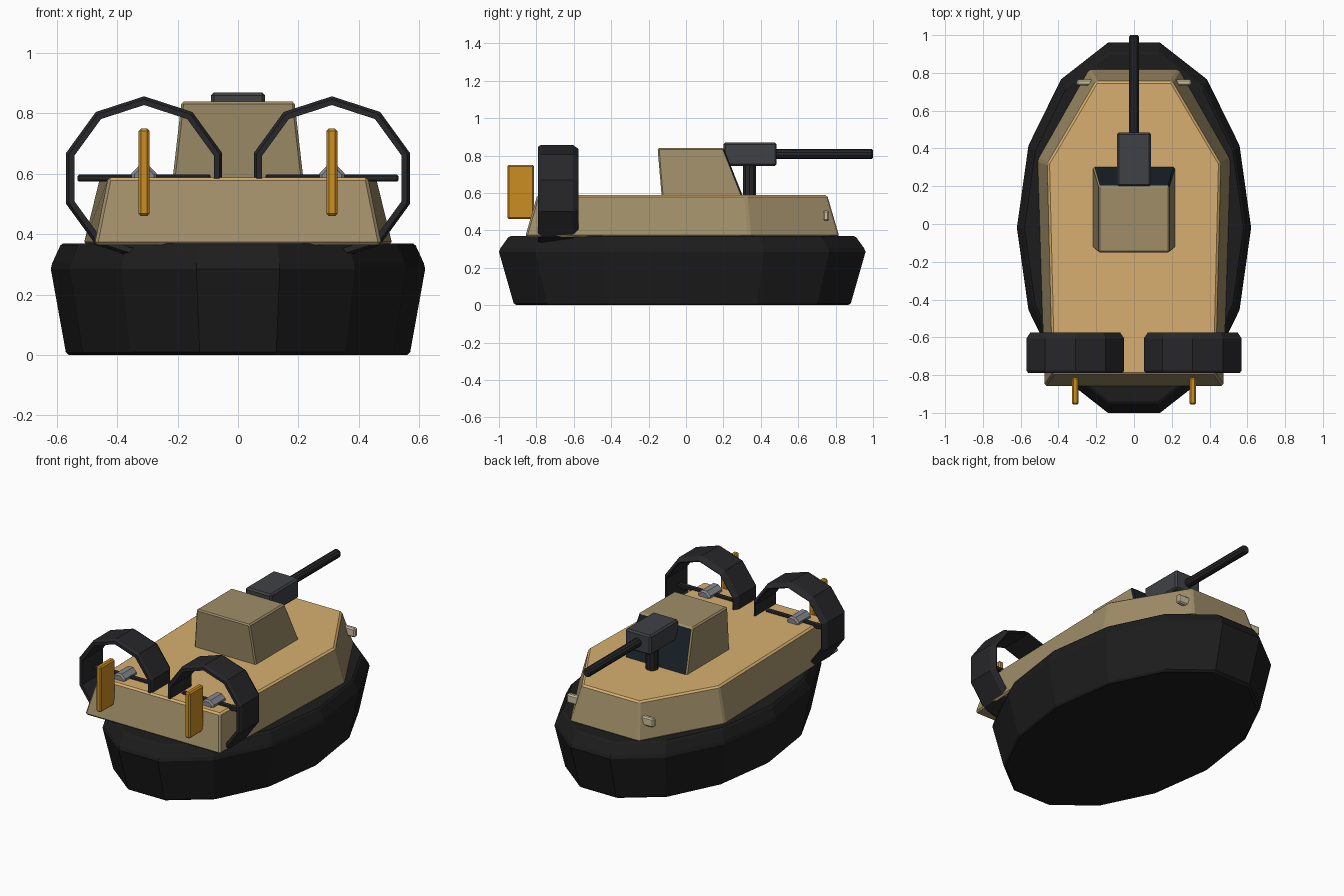
import bpy, bmesh
from math import sin, cos, pi

if "Cube" in bpy.data.objects:
    bpy.data.objects.remove(bpy.data.objects["Cube"])


def material(name, r, g, b):
    m = bpy.data.materials.new(name)
    m.diffuse_color = (r, g, b, 1)
    m.use_nodes = True
    m.node_tree.nodes["Principled BSDF"].inputs["Base Color"].default_value = m.diffuse_color
    return m


RUBBER = material("rubber", 0.012, 0.012, 0.012)
DUCT = material("duct_black", 0.02, 0.02, 0.023)
KHAKI = material("khaki", 0.35, 0.27, 0.14)
SAND = material("sand", 0.68, 0.43, 0.16)
LAMP = material("lamp", 0.60, 0.52, 0.33)
GLASS = material("dark_glass", 0.01, 0.016, 0.022)
GUNMETAL = material("gunmetal", 0.05, 0.053, 0.06)
ORANGE = material("orange", 0.60, 0.27, 0.015)
STEEL = material("steel", 0.24, 0.25, 0.27)


def loft(name, rings, mats, bevel=0, loop=False):
    """Skin a stack of equal rings; capped, or joined end to start."""
    bm = bmesh.new()
    vs = [[bm.verts.new(p) for p in ring] for ring in rings]
    n = len(vs[0])
    pairs = list(zip(vs, vs[1:])) + ([(vs[-1], vs[0])] if loop else [])
    for a, b in pairs:
        for i in range(n):
            j = (i + 1) % n
            bm.faces.new((a[i], a[j], b[j], b[i]))
    if not loop:
        bm.faces.new(vs[0][::-1])
        bm.faces.new(vs[-1])
    bmesh.ops.recalc_face_normals(bm, faces=bm.faces)
    me = bpy.data.meshes.new(name)
    bm.to_mesh(me)
    bm.free()
    for m in mats:
        me.materials.append(m)
    ob = bpy.data.objects.new(name, me)
    bpy.context.collection.objects.link(ob)
    if bevel:
        mod = ob.modifiers.new("bevel", "BEVEL")
        mod.width, mod.segments = bevel, 1
        mod.limit_method, mod.angle_limit = "ANGLE", 0.5
    return ob


def box(name, x, y, z, mat, bevel=0.008):
    """Box from (min, max) pairs."""
    ring = [(x[0], y[0]), (x[1], y[0]), (x[1], y[1]), (x[0], y[1])]
    return loft(name, [[(a, b, h) for a, b in ring] for h in z], [mat], bevel)


def y_ring(cx, cz, r, y, n, turn=0.0):
    """Regular polygon facing along y, first corner at the top."""
    return [(cx + r * sin(2 * pi * i / n + turn), y,
             cz + r * cos(2 * pi * i / n + turn)) for i in range(n)]


def y_lathe(name, cx, cz, profile, n, mat, turn=0.0, loop=False):
    return loft(name, [y_ring(cx, cz, r, y, n, turn) for r, y in profile],
                [mat], loop=loop)


def mirrored(half):
    return half + [(-x, y) for x, y in reversed(half)]


# Inflatable skirt: 14-sided ellipse
skirt = [(0.905, 0.0), (0.92, 0.01), (1.0, 0.285), (0.992, 0.305), (0.95, 0.362), (0.935, 0.37)]
loft("skirt", [[(0.62 * s * sin((i + 0.5) * pi / 7),
                 -0.02 + 1.005 * s * cos((i + 0.5) * pi / 7), z)
                for i in range(14)] for s, z in skirt], [RUBBER])

# Hull with sand-coloured deck
low = mirrored([(0.475, -0.86), (0.512, 0.34), (0.24, 0.82)])
top = mirrored([(0.43, -0.795), (0.457, 0.32), (0.2, 0.755)])
hull = loft("hull", [[(x, y, 0.365) for x, y in low],
                     [(x, y, 0.588) for x, y in top]], [KHAKI, SAND], 0.01)
# Cabin with dark windscreen
cabin = loft("cabin", [
    [(x, y, 0.58) for x, y in mirrored([(0.217, -0.13), (0.217, 0.305)])],
    [(x, y, 0.84) for x, y in mirrored([(0.187, -0.152), (0.187, 0.202)])]],
    [KHAKI, GLASS], 0.008)
for ob, axis in ((hull, 2), (cabin, 1)):
    for f in ob.data.polygons:
        f.material_index = int(f.normal[axis] > 0.8)

# Gun: post, receiver, barrel
loft("gun_post", [[(0.037 * cos(i * pi / 5), 0.34 + 0.037 * sin(i * pi / 5), z)
                   for i in range(10)] for z in (0.58, 0.76)], [DUCT])
box("gun_body", (-0.09, 0.09), (0.2, 0.485), (0.745, 0.87), GUNMETAL, 0.01)
y_lathe("gun_barrel", 0, 0.808, [(0.027, 0.45), (0.027, 0.992), (0.021, 1.0)],
        10, DUCT)

for side, s in (("left", -1), ("right", 1)):
    cx = 0.311 * s
    # Ten-sided fan duct
    y_lathe("fan_duct_" + side, cx, 0.585,
            [(0.262, -0.79), (0.272, -0.775), (0.272, -0.605), (0.25, -0.575),
             (0.243, -0.58), (0.243, -0.79)], 10, DUCT, loop=True)
    # Hub and two-bladed propeller
    y_lathe("fan_hub_" + side, cx, 0.585,
            [(0.035, -0.755), (0.045, -0.745), (0.045, -0.63), (0.035, -0.62)],
            8, STEEL, pi / 8)
    box("fan_blade_" + side, (cx - 0.22, cx + 0.22), (-0.70, -0.665),
        (0.574, 0.598), DUCT, 0.005)
    # Rudder
    box("rudder_" + side, (cx - 0.018, cx + 0.018), (-0.955, -0.812),
        (0.46, 0.75), ORANGE)
    # Bow lamp
    box("lamp_" + side, (0.262 * s - 0.042, 0.262 * s + 0.042),
        (0.733, 0.765), (0.45, 0.507), LAMP)
